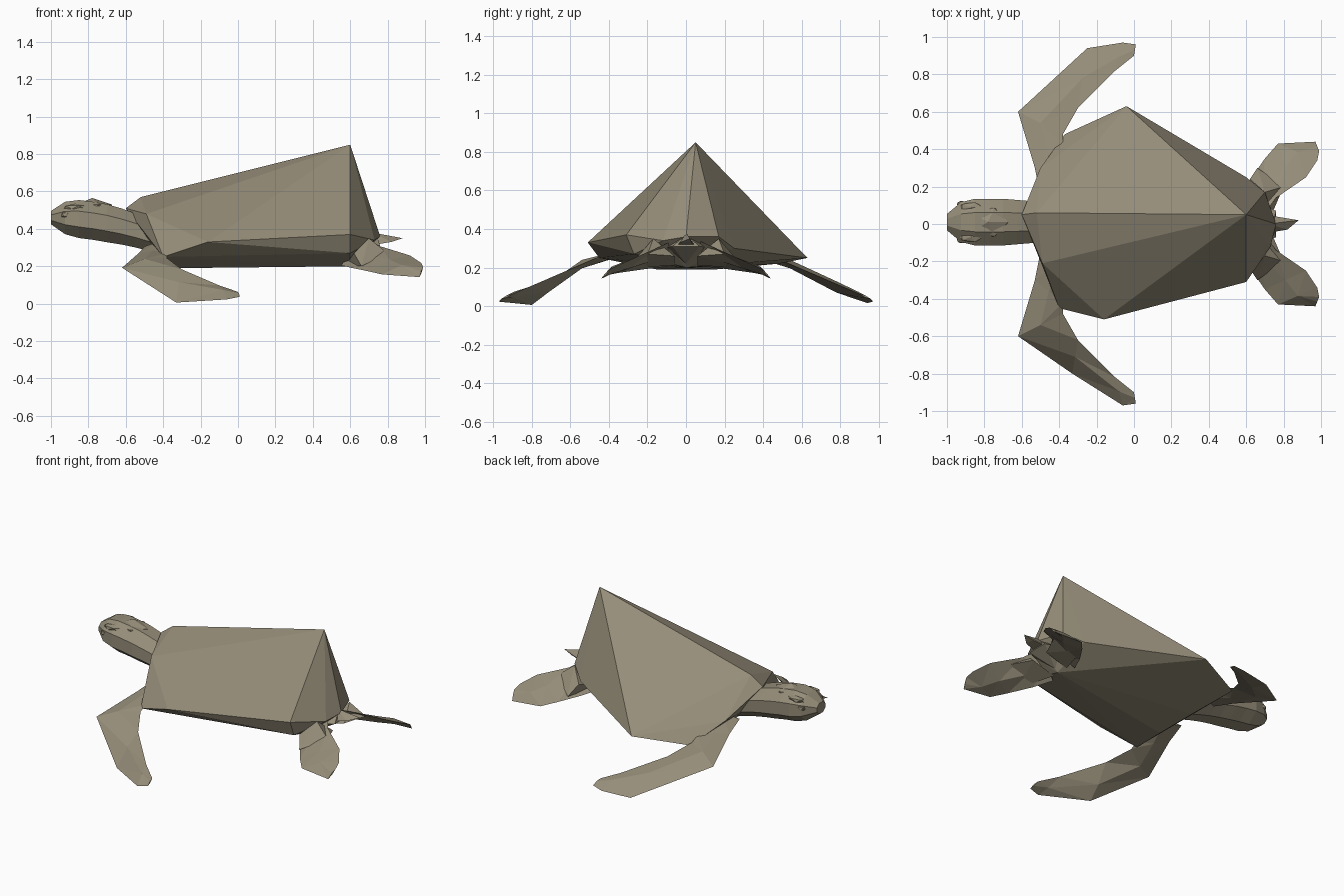
import bpy, bmesh, math
from mathutils import Vector

cube = bpy.data.objects.get("Cube")
if cube:
    bpy.data.objects.remove(cube)

# Single colour for the whole animal
skin = bpy.data.materials.new("khaki_skin")
skin.use_nodes = True
skin.diffuse_color = (.3, .265, .19, 1)
shader = next(node for node in skin.node_tree.nodes if node.type == 'BSDF_PRINCIPLED')
shader.inputs["Base Color"].default_value = skin.diffuse_color
shader.inputs["Roughness"].default_value = .8


def finish(name, builder):
    """Turn the finished bmesh into a named, coloured object."""
    bmesh.ops.recalc_face_normals(builder, faces=builder.faces)
    mesh = bpy.data.meshes.new(name)
    builder.to_mesh(mesh)
    builder.free()
    mesh.materials.append(skin)
    bpy.context.collection.objects.link(bpy.data.objects.new(name, mesh))


def hull(name, corners):
    """Faceted convex solid around a few corner points."""
    builder = bmesh.new()
    for corner in corners:
        builder.verts.new(corner)
    result = bmesh.ops.convex_hull(builder, input=builder.verts)
    inside = [item for item in result["geom_interior"] if isinstance(item, bmesh.types.BMVert)]
    bmesh.ops.delete(builder, geom=inside, context='VERTS')
    finish(name, builder)


def loft(name, rings):
    """Skin equally sized rings with triangles and cap both ends."""
    builder = bmesh.new()
    rows = [[builder.verts.new(point) for point in ring] for ring in rings]
    for near, far in zip(rows, rows[1:]):
        for side in range(len(near)):
            builder.faces.new((near[side - 1], near[side], far[side], far[side - 1]))
    builder.faces.new(rows[0])
    builder.faces.new(rows[-1])
    bmesh.ops.triangulate(builder, faces=builder.faces)
    finish(name, builder)


def flipper(name, side, height, slope, stations):
    """Diamond sections between a leading and a trailing edge, sloping down outwards."""
    rings = []
    for lead_x, lead_y, trail_x, trail_y, droop in stations:
        lead = Vector((lead_x, lead_y * side, height - slope * lead_y - droop))
        trail = Vector((trail_x, trail_y * side, height - slope * trail_y))
        middle = (lead + trail) / 2
        thickness = Vector((0, 0, (lead - trail).length * .08))
        rings.append([lead, middle + thickness, trail, middle - thickness])
    loft(name, rings)


def lump(name, centre, size):
    """Small low-poly bump."""
    builder = bmesh.new()
    bmesh.ops.create_icosphere(builder, subdivisions=1, radius=1)
    bmesh.ops.scale(builder, vec=size, verts=builder.verts)
    bmesh.ops.translate(builder, vec=centre, verts=builder.verts)
    finish(name, builder)


# Shell: the peak and ridge, then each uneven flank, then the belly
ridge = [(.6, .05, .85), (-.52, .06, .57), (-.6, .05, .51)]
back_flank = [(-.04, .63, .25), (-.37, .48, .22), (-.5, .3, .35),
              (.6, .25, .3), (.7, .17, .36)]
front_flank = [(-.16, -.51, .33), (-.4, -.45, .25), (-.49, -.21, .48),
               (.6, -.31, .37), (.73, -.12, .34)]
belly = [(-.33, side * .15, .19) for side in (-1, 1)]
belly += [(.6, 0, .2), (.6, -.27, .27), (.76, 0, .36)]
hull("shell", ridge + back_flank + front_flank + belly)

# Flippers in pairs; the front pair differs in how its blade bulges
for side, label, bulge, sag in ((1, "back", (-.25, .94), .03),
                                (-1, "front", (-.33, .8), .1)):
    flipper("front_flipper_" + label, side, .45, .43, [
        (-.5, .15, -.3, .25, .08),
        (-.53, .3, -.38, .42, .05),
        (-.62, .6, -.38, .48, 0),
        (*bulge, -.3, .62, sag),
        (-.06, .97, -.1, .82, .01),
        (.01, .96, 0, .9, 0),
    ])
    flipper("hind_flipper_" + label, side, .37, .45, [
        (.55, .1, .7, .06, .12),
        (.61, .22, .76, .14, .08),
        (.7, .35, .92, .25, .04),
        (.77, .43, .98, .34, .02),
        (.97, .44, .99, .39, .03),
    ])

    # Thick thigh joining the hind flipper to the belly
    hull("thigh_" + label, [(.58, side * .06, .21), (.7, side * .17, .35),
                            (.62, side * .24, .27), (.66, side * .3, .2),
                            (.8, side * .2, .27), (.74, side * .06, .26)])

# Tail: a haunch block with a pointed tip behind it
haunch = [(.62, 0, .22), (.74, 0, .37)]
tip = [(.72, 0, .38), (.88, .02, .35)]
for side in (-1, 1):
    haunch += [(.6, side * .14, .3), (.76, side * .07, .31)]
    tip += [(.7, side * .05, .31), (.82, side * .03, .33)]
hull("tail_haunch", haunch)
hull("tail_tip", tip)

# Head and neck: blunt beak, full skull, neck sinking into the shell
head_rings = []
steps = 8
for step in range(steps + 1):
    along = step / steps
    girth = min(1, .35 + along * 4, 1.2 - along * .4)
    ring = []
    for corner in range(8):
        angle = math.tau * (corner + .5) / 8
        ring.append((-1 + .6 * along,
                     .01 + .135 * girth * math.cos(angle),
                     .46 - .12 * along ** 2 + .11 * girth * math.sin(angle)))
    head_rings.append(ring)
loft("head_and_neck", head_rings)

# Crown, brows and eyes
lump("crown", (-.78, .01, .5), (.12, .09, .065))
for side in (-1, 1):
    lump("brow", (-.87, .01 + side * .08, .515), (.07, .03, .02))
    lump("eye", (-.92, .01 + side * .095, .475), (.03, .02, .02))
